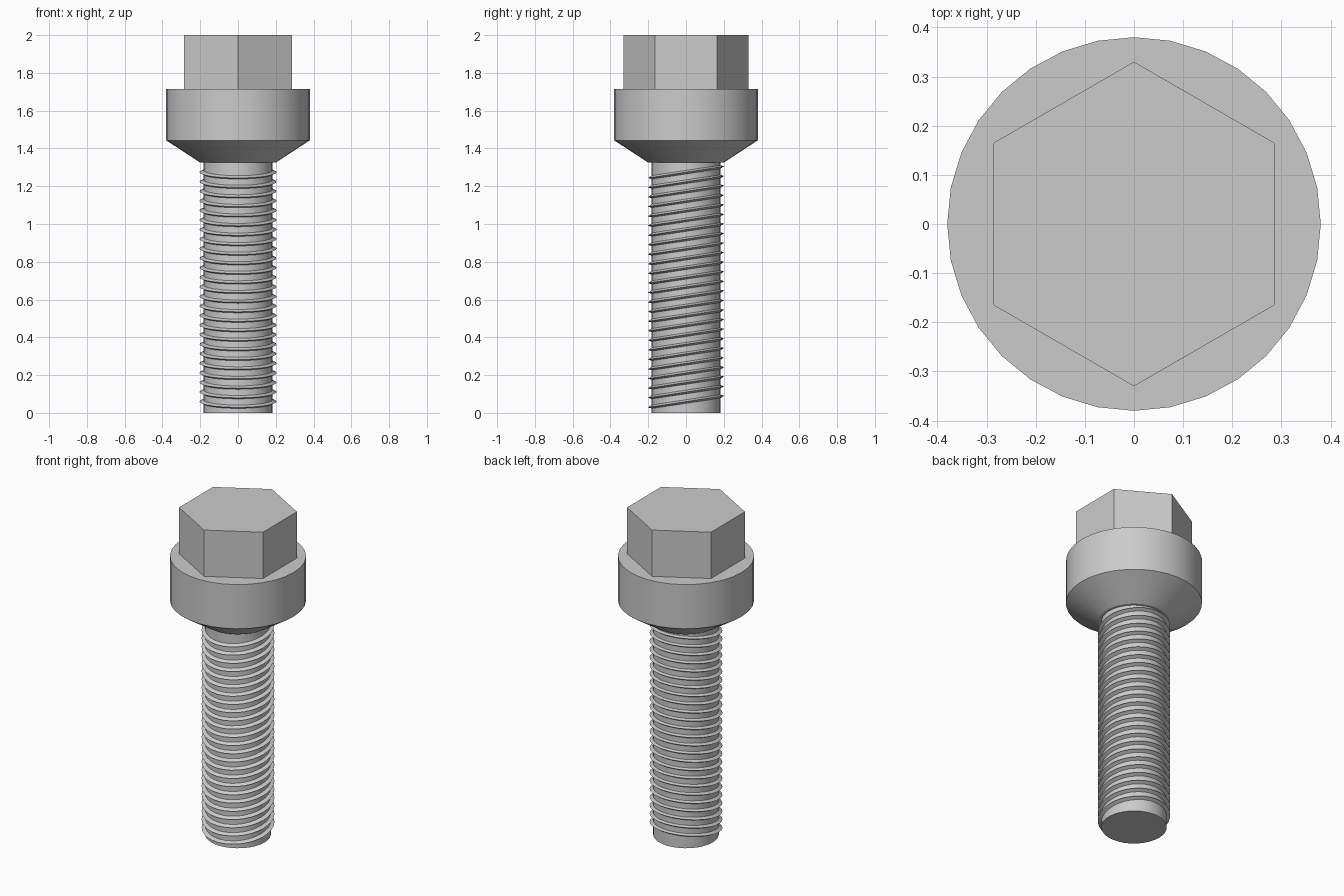
import bpy, bmesh, math
from mathutils import Matrix

if "Cube" in bpy.data.objects:
    bpy.data.objects.remove(bpy.data.objects["Cube"])


def lathe(bm, profile, sides, closed=False, matrix=Matrix(), start=0.0):
    """Revolve (radius, z) points round z; open profiles get end caps."""
    rings = []
    for r, z in profile:
        angles = [start + 2 * math.pi * i / sides for i in range(sides)]
        rings.append([bm.verts.new(matrix @ Matrix.Rotation(a, 4, 'Z') @ Matrix.Translation((r, 0, z)).translation)
                      for a in angles])
    pairs = list(zip(rings, rings[1:]))
    if closed:
        pairs.append((rings[-1], rings[0]))
    for low, high in pairs:
        for i in range(sides):
            j = (i + 1) % sides
            bm.faces.new((low[i], low[j], high[j], high[i]))
    if not closed:
        bm.faces.new(rings[0][::-1])
        bm.faces.new(rings[-1])


def finish(name, bm, smooth=True):
    bmesh.ops.recalc_face_normals(bm, faces=bm.faces)
    mesh = bpy.data.meshes.new(name)
    bm.to_mesh(mesh)
    bm.free()
    obj = bpy.data.objects.new(name, mesh)
    bpy.context.collection.objects.link(obj)
    if smooth:
        bpy.ops.object.select_all(action='DESELECT')
        obj.select_set(True)
        bpy.context.view_layer.objects.active = obj
        bpy.ops.object.shade_smooth_by_angle(angle=math.radians(30))


# Hexagonal head, corners on the y axis
bm = bmesh.new()
lathe(bm, [(0.33, 1.715), (0.33, 2.0)], 6, start=math.pi / 2)
finish("hex_head", bm, smooth=False)

# Round collar with a conical seat below
bm = bmesh.new()
lathe(bm, [(0.2, 1.325), (0.38, 1.443), (0.38, 1.715)], 32)
finish("collar", bm)

# Plain shank
bm = bmesh.new()
lathe(bm, [(0.183, 0), (0.183, 1.325)], 32)
finish("shank", bm)

# Thread: a stack of thin sharp ridges, each tilted up towards the back
bm = bmesh.new()
tilt = Matrix.Rotation(math.radians(8.7), 4, 'X')
for i in range(25):
    place = Matrix.Translation((0, 0, 0.06 + i * 0.0506)) @ tilt
    lathe(bm, [(0.178, -0.012), (0.204, 0), (0.178, 0.012)], 32, closed=True, matrix=place)
finish("thread", bm)
